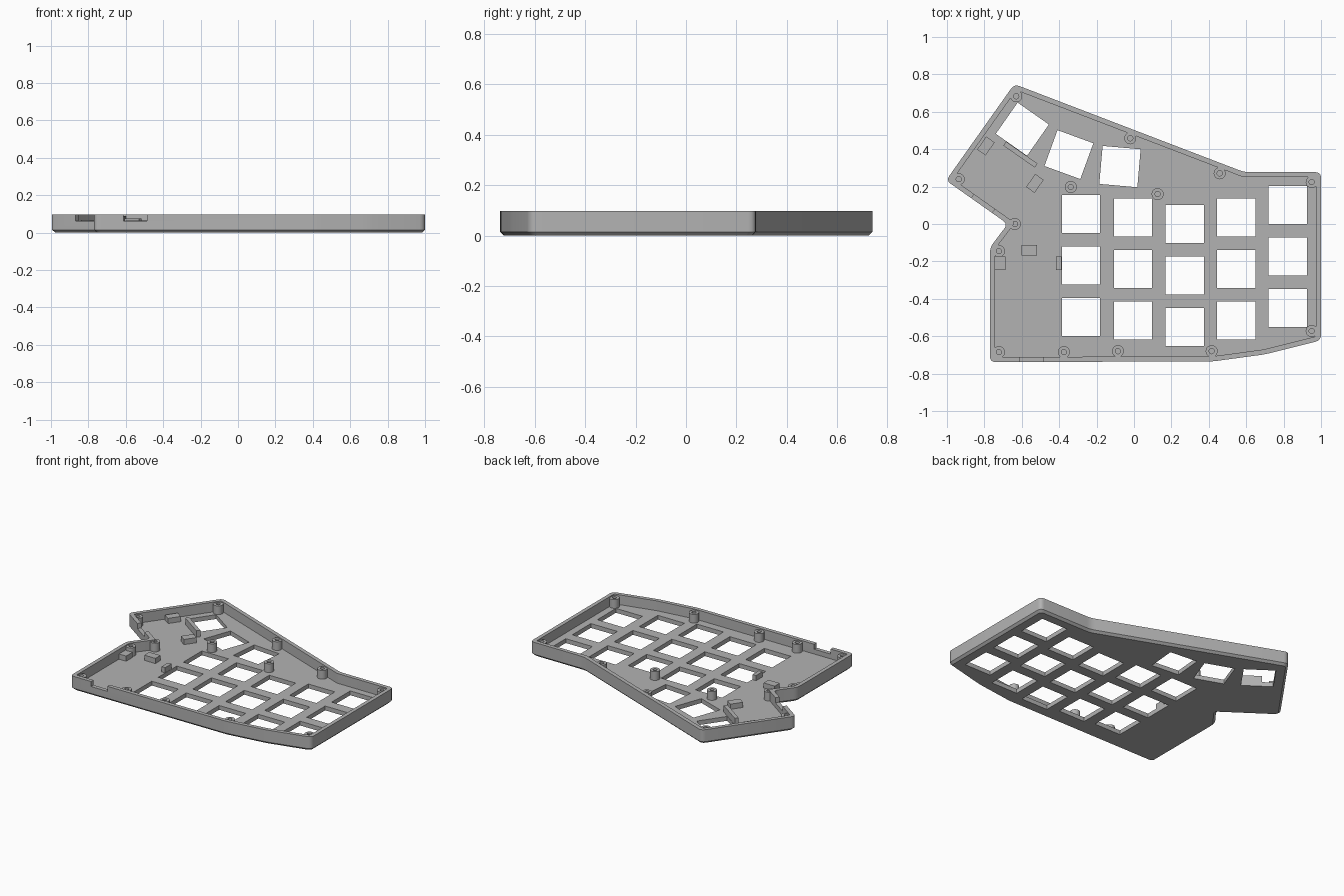
import bpy, bmesh, math
from mathutils import Vector, Matrix

if "Cube" in bpy.data.objects:
    bpy.data.objects.remove(bpy.data.objects["Cube"])

GREY = (0.45, 0.45, 0.45, 1)
mat = bpy.data.materials.new("case grey")
mat.use_nodes = True
mat.diffuse_color = GREY
mat.node_tree.nodes["Principled BSDF"].inputs["Base Color"].default_value = GREY

TOP, FLOOR, CHAMFER, WALL = 0.098, 0.03, 0.015, 0.027

OUTLINE = [Vector(p) for p in (
    (-0.77, -0.738), (0.42, -0.735), (0.70, -0.697), (1.0, -0.622), (1.0, 0.277),
    (0.59, 0.277), (-0.64, 0.748), (-1.005, 0.233), (-0.675, 0.0), (-0.77, -0.125))]


def finish(bm, name):
    bmesh.ops.recalc_face_normals(bm, faces=bm.faces[:])
    mesh = bpy.data.meshes.new(name)
    bm.to_mesh(mesh)
    bm.free()
    mesh.materials.append(mat)
    ob = bpy.data.objects.new(name, mesh)
    bpy.context.collection.objects.link(ob)
    return ob


def offset(points, d):
    """Move every side of a counter-clockwise polygon inward by d."""
    out = []
    for i, p in enumerate(points):
        a = (p - points[i - 1]).normalized()
        b = (points[(i + 1) % len(points)] - p).normalized()
        na, nb = Vector((-a.y, a.x)), Vector((-b.y, b.x))
        out.append(p + (na + nb) * d / (1 + na.dot(nb)))
    return out


def rounded(points, r, steps=4):
    out = []
    for i, p in enumerate(points):
        a = p + (points[i - 1] - p).normalized() * r
        b = p + (points[(i + 1) % len(points)] - p).normalized() * r
        for s in range(steps + 1):
            t = s / steps
            out.append(a.lerp(p, t).lerp(p.lerp(b, t), t))
    return out


def add_box(bm, x, y, z0, z1, sx, sy, angle=0):
    m = (Matrix.Translation((x, y, (z0 + z1) / 2))
         @ Matrix.Rotation(math.radians(angle), 4, 'Z')
         @ Matrix.Diagonal((sx, sy, z1 - z0, 1)))
    bmesh.ops.create_cube(bm, size=1, matrix=m)


# Tray: stacked outline rings, from the chamfered base up and over the rim to the floor
bm = bmesh.new()
rings = []
for inset, z, r in ((CHAMFER, 0, 0.025), (0, CHAMFER, 0.03), (0, TOP, 0.03),
                    (WALL, TOP, 0.012), (WALL, FLOOR, 0.012)):
    rings.append([bm.verts.new((p.x, p.y, z)) for p in rounded(offset(OUTLINE, inset), r)])
for low, high in zip(rings, rings[1:]):
    for i in range(len(low)):
        bm.faces.new((low[i - 1], low[i], high[i], high[i - 1]))
bm.faces.new(rings[0])
bm.faces.new(rings[-1])
tray = finish(bm, "case_tray")

# Cutters: key openings and the two connector notches in the rim
bm = bmesh.new()
KEY, PITCH = 0.204, 0.275
for x, y in ((-0.284, 0.053), (-0.006, 0.034), (0.271, 0.0), (0.547, 0.034), (0.822, 0.101)):
    for row in range(3):
        add_box(bm, x, y - row * PITCH, -0.1, 0.06, KEY, KEY)
for x, y, angle in ((-0.597, 0.507, -35), (-0.348, 0.371, -20), (-0.075, 0.307, -5)):
    add_box(bm, x, y, -0.1, 0.06, KEY, KEY, angle)
add_box(bm, -0.55, -0.735, 0.063, 0.2, 0.125, 0.08)
add_box(bm, -0.815, 0.098, 0.063, 0.2, 0.135, 0.08, -35.4)
cutter = finish(bm, "opening_cutter")
mod = tray.modifiers.new("openings", 'BOOLEAN')
mod.object = cutter
mod.solver = 'EXACT'
bpy.context.view_layer.objects.active = tray
tray.select_set(True)
bpy.ops.object.modifier_apply(modifier=mod.name)
bpy.data.objects.remove(cutter)

# Screw posts: hollow tubes, all standing on the floor
bm = bmesh.new()
POSTS = ((-0.63, 0.683), (-0.02, 0.458), (0.458, 0.271), (0.95, 0.224), (-0.338, 0.198),
         (0.126, 0.16), (-0.937, 0.24), (-0.637, 0.0), (-0.722, -0.145), (-0.722, -0.685),
         (-0.375, -0.685), (-0.086, -0.68), (0.415, -0.68), (0.95, -0.572))
SIDES = 20
for x, y in POSTS:
    loops = []
    for r, z in ((0.032, FLOOR - 0.01), (0.032, 0.09), (0.014, 0.09), (0.014, FLOOR + 0.005)):
        loops.append([bm.verts.new((x + r * math.cos(math.tau * i / SIDES),
                                    y + r * math.sin(math.tau * i / SIDES), z))
                      for i in range(SIDES)])
    for low, high in zip(loops, loops[1:]):
        for i in range(SIDES):
            bm.faces.new((low[i - 1], low[i], high[i], high[i - 1]))
    bm.faces.new(loops[0])
    bm.faces.new(loops[-1])
posts = finish(bm, "screw_posts")

# Board support blocks and the thin retaining rib
bm = bmesh.new()
for x, y, sx, sy, angle in ((-0.792, 0.417, 0.085, 0.055, 55), (-0.53, 0.217, 0.085, 0.055, 55),
                            (-0.56, -0.14, 0.085, 0.055, 0), (-0.717, -0.21, 0.058, 0.07, 0),
                            (-0.402, -0.21, 0.028, 0.07, 0)):
    add_box(bm, x, y, FLOOR - 0.01, 0.066, sx, sy, angle)
finish(bm, "support_blocks")
bm = bmesh.new()
add_box(bm, -0.607, 0.371, FLOOR - 0.01, 0.075, 0.205, 0.026, -35)
finish(bm, "retaining_rib")

# Smooth the round parts, keep edges crisp
posts.select_set(True)
bpy.ops.object.shade_smooth_by_angle(angle=math.radians(30))
